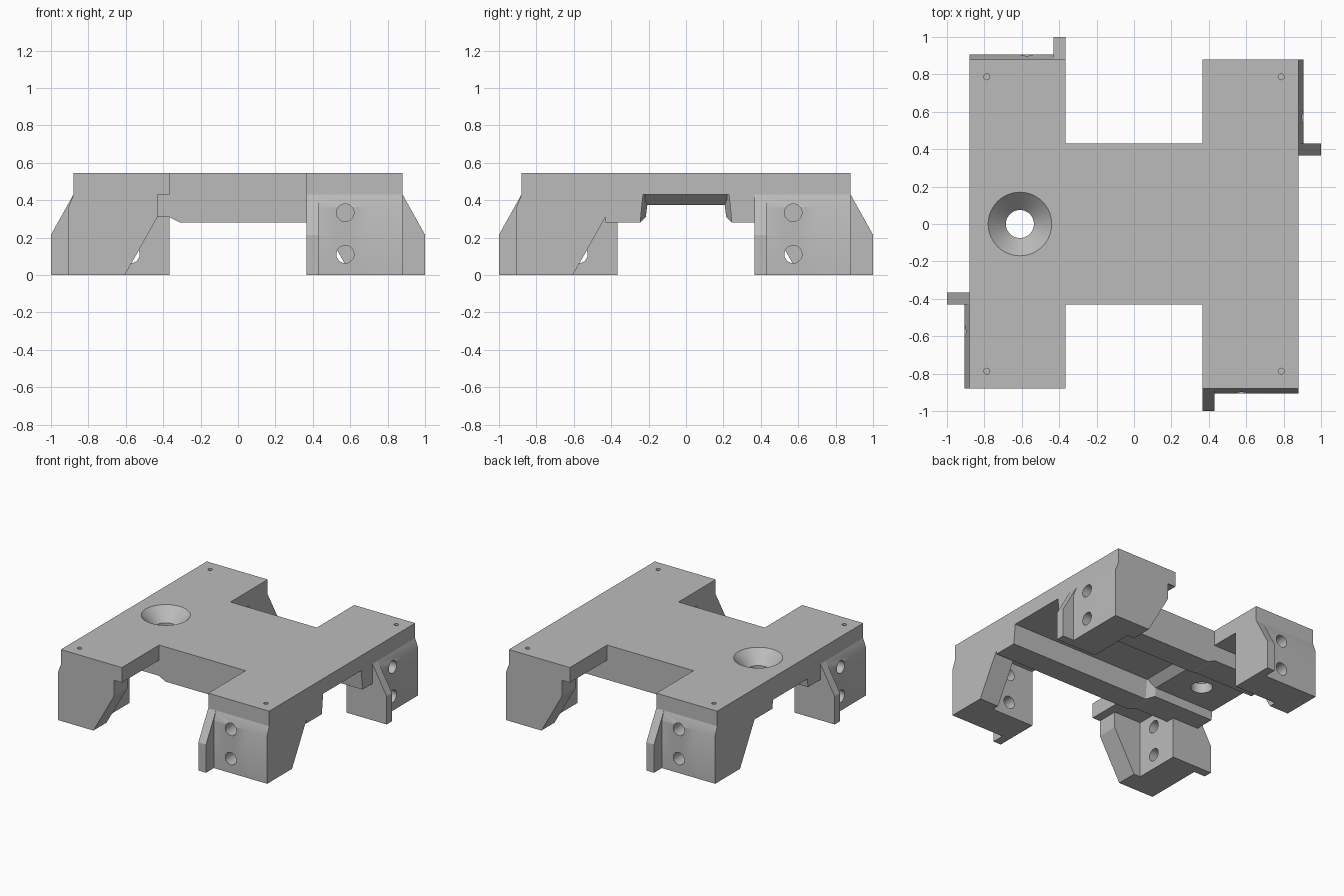
import bpy, bmesh, math
from mathutils import Matrix

cube = bpy.data.objects.get("Cube")
if cube:
    bpy.data.objects.remove(cube, do_unlink=True)

GREY = (0.5, 0.5, 0.5, 1.0)
grey = bpy.data.materials.new("plain_grey")
grey.use_nodes = True
grey.diffuse_color = GREY
bsdf = next(n for n in grey.node_tree.nodes if n.type == 'BSDF_PRINCIPLED')
bsdf.inputs["Base Color"].default_value = GREY


def loft(name, sections):
    """Closed solid skinned through equal-length rings of points."""
    bm = bmesh.new()
    rings = [[bm.verts.new(p) for p in s] for s in sections]
    n = len(rings[0])
    for a, b in zip(rings, rings[1:]):
        for i in range(n):
            j = (i + 1) % n
            bm.faces.new((a[i], a[j], b[j], b[i]))
    bm.faces.new(rings[0])
    bm.faces.new(rings[-1])
    bmesh.ops.recalc_face_normals(bm, faces=bm.faces)
    mesh = bpy.data.meshes.new(name)
    bm.to_mesh(mesh)
    bm.free()
    mesh.materials.append(grey)
    obj = bpy.data.objects.new(name, mesh)
    bpy.context.collection.objects.link(obj)
    return obj


def prism_x(name, profile, x0, x1):
    return loft(name, [[(x, y, z) for y, z in profile] for x in (x0, x1)])


def lathe(name, profile, sides=48):
    angles = [2 * math.pi * i / sides for i in range(sides)]
    return loft(name, [[(r * math.cos(a), r * math.sin(a), z) for a in angles]
                       for r, z in profile])


def cut(obj, cutters):
    bpy.context.view_layer.objects.active = obj
    for c in cutters:
        c.hide_render = True
        mod = obj.modifiers.new("hole", 'BOOLEAN')
        mod.operation = 'DIFFERENCE'
        mod.solver = 'EXACT'
        mod.object = c
        bpy.ops.object.modifier_apply(modifier=mod.name)


TOP, DECK = 0.545, 0.43      # top and underside of the plate
OUT, IN, WAIST = 0.88, 0.365, 0.43

# H-shaped top plate
quarter = [(IN, WAIST), (IN, OUT), (OUT, OUT)]
outline = (quarter + [(x, -y) for x, y in reversed(quarter)]
           + [(-x, -y) for x, y in quarter]
           + [(-x, y) for x, y in reversed(quarter)])
plate = loft("top_plate", [[(x, y, z) for x, y in outline] for z in (DECK, TOP)])

# Thicker pad under the countersunk hole
pad_profile = [(-OUT, DECK), (-OUT, 0.375), (-0.37, 0.375), (-0.31, DECK)]
pad = loft("hole_pad", [[(x, y, z) for x, z in pad_profile] for y in (-0.22, 0.22)])

# Countersink and corner pin holes
sink = lathe("countersink_cutter", [(0.075, 0.3), (0.075, 0.45), (0.17, TOP), (0.19, TOP + 0.02)])
sink.location = (-0.61, 0, 0)
pins = []
for sx in (-1, 1):
    for sy in (-1, 1):
        pin = lathe("pin_cutter", [(0.016, TOP - 0.08), (0.016, TOP + 0.02)], 20)
        pin.location = (sx * 0.787, sy * 0.787, 0)
        pins.append(pin)
bpy.context.view_layer.update()
cut(plate, [sink] + pins)
cut(pad, [sink])
cutters = [sink] + pins

# Two beams beside the central channel, stepped near the hole
stations = [(-OUT, 0.31, 0.215, 0.20), (-0.37, 0.31, 0.215, 0.20),
            (-0.31, 0.28, 0.245, 0.23), (OUT, 0.28, 0.245, 0.23)]
parts = [plate, pad]
for side, s in (("front", -1), ("back", 1)):
    parts.append(loft(side + "_beam", [
        [(x, s * WAIST, DECK), (x, s * WAIST, low), (x, s * yb, low), (x, s * yt, DECK)]
        for x, low, yb, yt in stations]))

# Four legs, each a quarter turn from the last
outer = [(-0.905, 0), (-0.905, 0.365), (-OUT, DECK)]
block_profile = outer + [(-0.66, DECK), (-0.66, 0)]
wall_profile = outer + [(-WAIST, DECK), (-WAIST, 0.31), (-0.605, 0)]
fin_profile = [(-0.89, 0), (-1, 0), (-1, 0.215), (-OUT, DECK)]
for k, corner in enumerate(("front_left", "back_left", "back_right", "front_right")):
    block = prism_x(corner + "_leg_block", block_profile, IN, 0.72)
    if k == 0:
        drills = []
        for z in (0.11, 0.333):
            drill = lathe("bolt_cutter", [(0.047, -0.2), (0.047, 0.2)], 32)
            drill.matrix_world = (Matrix.Translation((0.573, -0.78, z))
                                  @ Matrix.Rotation(math.pi / 2, 4, 'X'))
            drills.append(drill)
        bpy.context.view_layer.update()
        cutters += drills
    cut(block, drills)
    wall = prism_x(corner + "_leg_wall", wall_profile, 0.72, OUT)
    fin = prism_x(corner + "_leg_fin", fin_profile, IN, 0.43)
    for part in (block, wall, fin):
        part.data.transform(Matrix.Rotation(k * math.pi / 2, 4, 'Z'))
        parts.append(part)

for c in cutters:
    bpy.data.objects.remove(c, do_unlink=True)

# Smooth the round holes, keep every edge sharp
bpy.ops.object.select_all(action='DESELECT')
for part in parts:
    part.select_set(True)
bpy.context.view_layer.objects.active = plate
bpy.ops.object.shade_smooth_by_angle(angle=math.radians(25))
